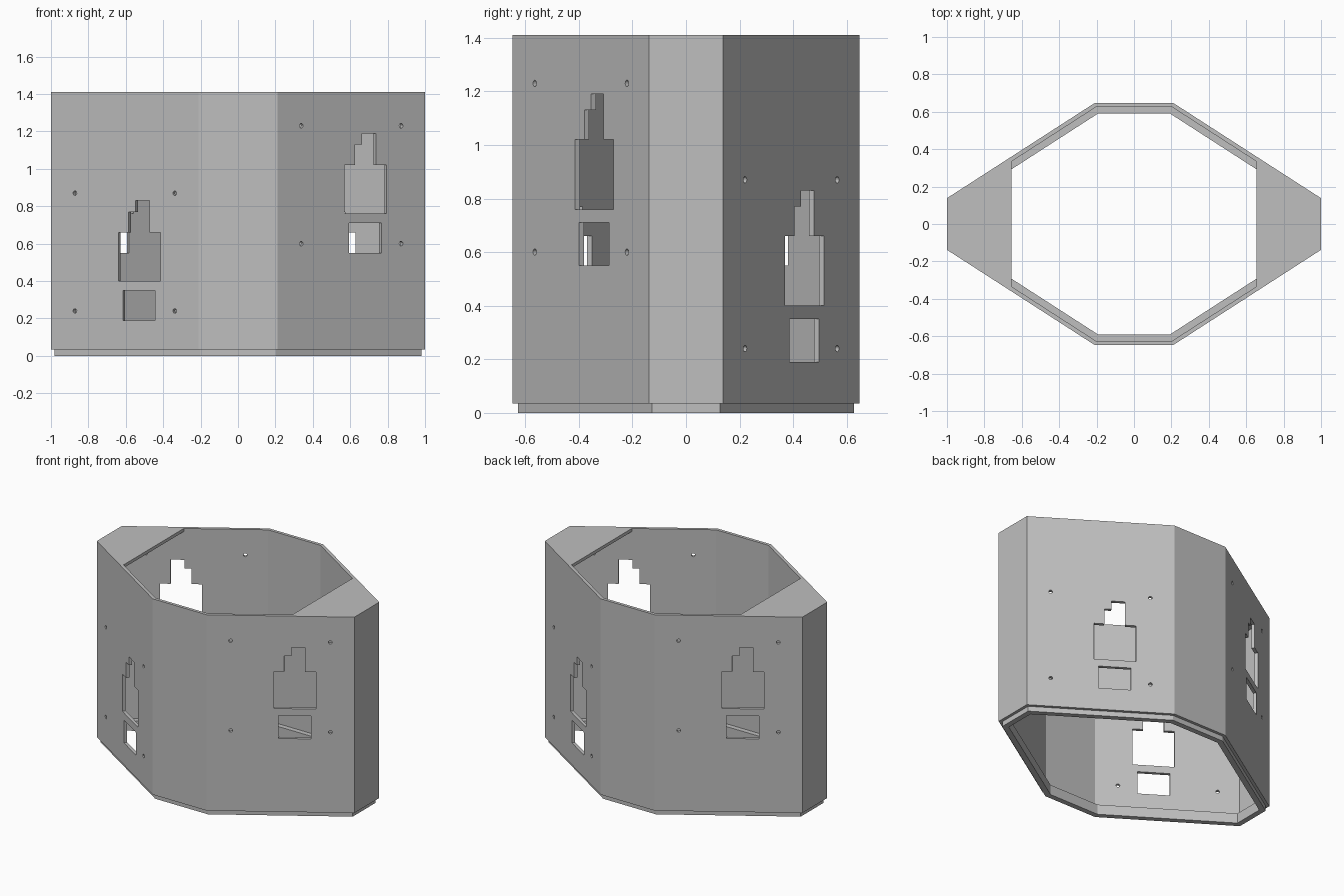
import bpy, bmesh, math
from mathutils import Matrix, Vector

if "Cube" in bpy.data.objects:
    bpy.data.objects.remove(bpy.data.objects["Cube"])

grey = bpy.data.materials.new("plain grey")
grey.use_nodes = True
colour = (0.52, 0.52, 0.52, 1)
grey.diffuse_color = colour
grey.node_tree.nodes["Principled BSDF"].inputs["Base Color"].default_value = colour

# Outline of the eight-sided shell
TIP = Vector((1.0, 0.138))
FLAT = Vector((0.21, 0.647))
edge = (TIP - FLAT).normalized()
normal = Vector((-edge.y, edge.x))
HEIGHT, WALL, PLATE_X = 1.41, 0.022, 0.655


def slant_y(x, inset):
    return (normal.dot(TIP) - inset - normal.x * x) / normal.y


def octagon(inset):
    x1, y2 = TIP.x - inset, FLAT.y - inset
    y1 = slant_y(x1, inset)
    x2 = (normal.dot(TIP) - inset - normal.y * y2) / normal.x
    quarter = [(x1, y1), (x2, y2)]
    half = quarter + [(-x, y) for x, y in reversed(quarter)]
    return half + [(-x, -y) for x, y in half]


def finish(name, bm):
    bmesh.ops.recalc_face_normals(bm, faces=bm.faces)
    mesh = bpy.data.meshes.new(name)
    bm.to_mesh(mesh)
    bm.free()
    mesh.materials.append(grey)
    obj = bpy.data.objects.new(name, mesh)
    bpy.context.collection.objects.link(obj)
    return obj


def add_prism(bm, points, direction, matrix=Matrix()):
    face = bm.faces.new([bm.verts.new(matrix @ Vector(p)) for p in points])
    result = bmesh.ops.extrude_face_region(bm, geom=[face])
    verts = [g for g in result["geom"] if isinstance(g, bmesh.types.BMVert)]
    bmesh.ops.translate(bm, verts=verts, vec=direction)


# Shell wall with an inset stacking lip, swept round the outline
profile = [(0, 0.035), (0, HEIGHT), (WALL, HEIGHT), (WALL, 0.07),
           (0.057, 0.07), (0.057, 0), (0.02, 0), (0.02, 0.035)]
bm = bmesh.new()
rings = [[bm.verts.new((x, y, z)) for x, y in octagon(inset)] for inset, z in profile]
for a, b in zip(rings, rings[1:] + rings[:1]):
    for i in range(8):
        j = (i + 1) % 8
        bm.faces.new((a[i], a[j], b[j], b[i]))
shell = finish("shell_wall", bm)

# Openings: stepped window, lower window and four screw holes per slanted wall
stepped = [(-0.035, 0.40), (0.19, 0.40), (0.19, 0.66), (0.132, 0.66), (0.132, 0.83),
           (0.058, 0.83), (0.058, 0.77), (0.02, 0.77), (0.02, 0.66), (-0.035, 0.66)]
lower = [(-0.011, 0.19), (0.162, 0.19), (0.162, 0.35), (-0.011, 0.35)]
stretch = 1 / normal.y


def screw_hole(x, z, radius=0.012, sides=16):
    turns = [math.tau * i / sides for i in range(sides)]
    return [(x + radius * math.cos(t) / stretch, z + radius * math.sin(t)) for t in turns]


outlines = [stepped, lower]
outlines += [screw_hole(x, z) for x in (-0.267, 0.267) for z in (0.24, 0.87)]
centre = (TIP + FLAT) / 2
bm = bmesh.new()
for spin in (0, math.pi):
    turn = Matrix.Rotation(spin, 4, "Z")
    for side, lift in ((-1, 0), (1, 0.36)):
        out = Vector((side * normal.x, -normal.y, 0))
        along = Vector((normal.y, side * normal.x, 0)) * stretch
        middle = Vector((side * centre.x, -centre.y, lift)) + out * 0.05
        for outline in outlines:
            points = [middle + along * u + Vector((0, 0, z)) for u, z in outline]
            add_prism(bm, points, turn @ (out * -0.13), turn)
cutter = finish("opening_cutter", bm)
cutter.hide_render = True

cut = shell.modifiers.new("openings", "BOOLEAN")
cut.operation = "DIFFERENCE"
cut.solver = "EXACT"
cut.object = cutter
bpy.context.view_layer.objects.active = shell
bpy.ops.object.modifier_apply(modifier=cut.name)
bpy.data.objects.remove(cutter)

# Thin top plates closing both pointed ends
tip_x = TIP.x - WALL
for name, side in (("left_top_plate", 1), ("right_top_plate", -1)):
    bm = bmesh.new()
    corners = [(PLATE_X, slant_y(PLATE_X, WALL)), (tip_x, slant_y(tip_x, WALL))]
    corners += [(x, -y) for x, y in reversed(corners)]
    add_prism(bm, [(side * x, y, HEIGHT - WALL) for x, y in corners], Vector((0, 0, WALL)))
    finish(name, bm)
